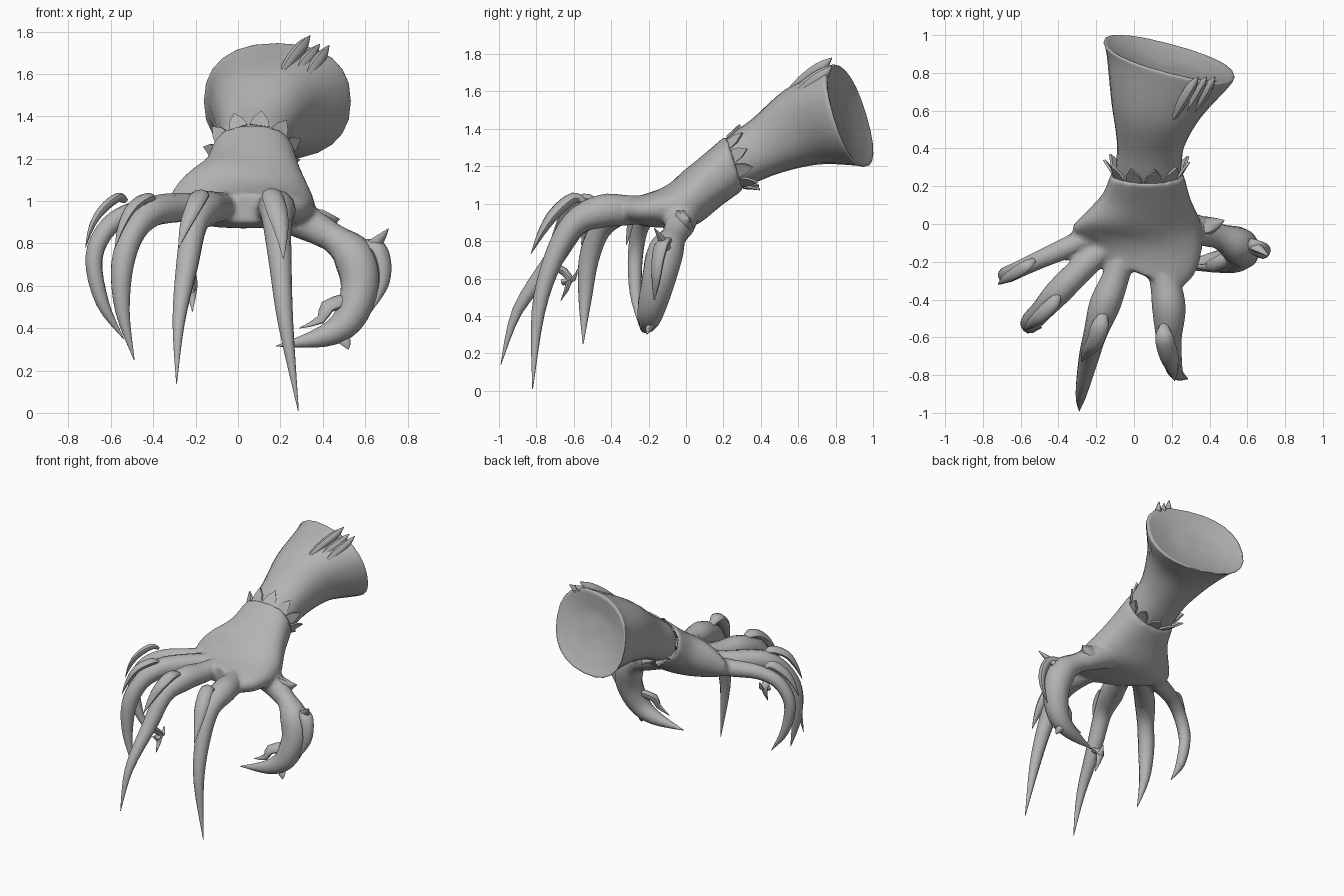
import bpy, bmesh, math
from mathutils import Vector as V

cube = bpy.data.objects.get("Cube")
if cube:
    bpy.data.objects.remove(cube, do_unlink=True)

skin = bpy.data.materials.new("grey skin")
skin.use_nodes = True
GREY = (0.45, 0.45, 0.45, 1)
skin.diffuse_color = GREY
skin.node_tree.nodes["Principled BSDF"].inputs["Base Color"].default_value = GREY


def finish(bm, name, angle=50):
    bmesh.ops.recalc_face_normals(bm, faces=bm.faces)
    mesh = bpy.data.meshes.new(name)
    bm.to_mesh(mesh)
    bm.free()
    mesh.materials.append(skin)
    obj = bpy.data.objects.new(name, mesh)
    bpy.context.collection.objects.link(obj)
    bpy.ops.object.select_all(action="DESELECT")
    obj.select_set(True)
    bpy.context.view_layer.objects.active = obj
    bpy.ops.object.shade_smooth_by_angle(angle=math.radians(angle))
    return obj


def spline(keys, steps):
    """Smooth interpolation through a list of equal-length vectors."""
    out = []
    for i in range(len(keys) - 1):
        a, b, c, d = (keys[min(max(i + k, 0), len(keys) - 1)] for k in (-1, 0, 1, 2))
        for s in range(steps):
            t = s / steps
            out.append([q + t / 2 * (r - p + t * (2 * p - 5 * q + 4 * r - w + t * (3 * (q - r) + w - p)))
                        for p, q, r, w in zip(a, b, c, d)])
    return out + [list(keys[-1])]


def skin_rings(bm, rings):
    """Bridge rings of points and close both ends."""
    loops = [[bm.verts.new(p) for p in ring] for ring in rings]
    n = len(loops[0])
    for lo, hi in zip(loops, loops[1:]):
        for k in range(n):
            bm.faces.new((lo[k], lo[(k + 1) % n], hi[(k + 1) % n], hi[k]))
    bm.faces.new(loops[0])
    bm.faces.new(loops[-1])


def oval(c, a, b, n=24, power=0.85):
    """Rounded cross-section spanned by half-axes a and b."""
    pts = []
    for k in range(n):
        t = 2 * math.pi * k / n
        ca, sa = math.cos(t), math.sin(t)
        pts.append(c + a * math.copysign(abs(ca) ** power, ca) + b * math.copysign(abs(sa) ** power, sa))
    return pts


def add_body(bm, keys):
    """Loft from keys of centre, side half-axis and upper half-axis."""
    flat = [[*c, *a, *b] for c, a, b in keys]
    skin_rings(bm, [oval(V(k[:3]), V(k[3:6]), V(k[6:])) for k in spline(flat, 4)])


def add_limb(bm, keys, n=12, steps=4, flat=1.0):
    """Tapering tube along keys of x, y, z, radius; flat scales its thickness."""
    pts = spline(keys, steps)
    rings = []
    side = V((1, 0, 0))
    for i, p in enumerate(pts):
        t = (V(pts[min(i + 1, len(pts) - 1)][:3]) - V(pts[max(i - 1, 0)][:3])).normalized()
        side = (side - t * side.dot(t)).normalized()
        r = max(p[3], 0.002)
        rings.append(oval(V(p[:3]), side * r, t.cross(side) * r * flat, n, 1))
    skin_rings(bm, rings)


def limb(name, keys, **options):
    bm = bmesh.new()
    add_limb(bm, keys, **options)
    return finish(bm, name)


# Forearm, flaring to a slanted, slightly hollow end with a soft rim
bm = bmesh.new()
add_body(bm, [
    ((.07, .2, 1.18), (.15, 0, 0), (0, -.04, .12)),
    ((.075, .28, 1.23), (.172, 0, 0), (0, -.05, .135)),
    ((.09, .43, 1.31), (.18, 0, 0), (0, -.075, .145)),
    ((.12, .62, 1.41), (.24, -.03, 0), (0, -.09, .20)),
    ((.18, .82, 1.465), (.325, -.08, 0), (0, -.075, .26)),
    ((.185, .875, 1.47), (.345, -.09, 0), (0, -.08, .272)),
    ((.18, .865, 1.465), (.29, -.075, 0), (0, -.065, .225)),
    ((.17, .84, 1.46), (.17, -.045, 0), (0, -.04, .13)),
    ((.17, .83, 1.46), (.05, -.01, 0), (0, -.01, .04)),
])
finish(bm, "forearm", 120)

# Finger paths, ending in long tapering claws
fingers = {
    "index": [(.12, -.15, .97, .07), (.165, -.31, .965, .08), (.185, -.45, .96, .088), (.185, -.6, .89, .068),
              (.2, -.71, .7, .053), (.225, -.79, .42, .036), (.285, -.82, .01, .002)],
    "middle": [(-.05, -.14, .98, .065), (-.1, -.29, .97, .072), (-.155, -.43, .96, .082), (-.205, -.58, .89, .062),
               (-.24, -.71, .7, .053), (-.28, -.9, .43, .03), (-.29, -.99, .14, .002)],
    "ring": [(-.12, -.1, .97, .065), (-.26, -.22, .97, .068), (-.4, -.36, .95, .07), (-.49, -.46, .86, .058),
             (-.545, -.52, .7, .055), (-.545, -.54, .48, .035), (-.49, -.55, .25, .002)],
    "little": [(-.16, -.02, .99, .06), (-.3, -.1, .965, .06), (-.48, -.18, .95, .05), (-.61, -.24, .88, .045),
               (-.68, -.27, .73, .041), (-.64, -.27, .52, .031), (-.54, -.25, .35, .002)],
    "thumb": [(.18, -.02, .97, .1), (.32, -.03, .9, .085), (.45, -.065, .825, .068), (.545, -.11, .74, .098),
              (.575, -.145, .6, .092), (.52, -.185, .44, .075), (.4, -.205, .36, .05), (.18, -.23, .315, .002)],
}
for name, keys in fingers.items():
    limb(name if name == "thumb" else name + "_finger", keys)

# Palm and finger roots, fused into one soft surface
bm = bmesh.new()
add_body(bm, [
    ((.07, .26, 1.22), (.195, 0, 0), (0, -.045, .148)),
    ((.065, .14, 1.125), (.235, -.01, -.01), (0, -.05, .135)),
    ((.04, .02, 1.03), (.315, -.02, -.03), (0, -.04, .14)),
    ((.015, -.08, .985), (.345, -.06, -.01), (0, -.02, .112)),
    ((.02, -.17, .965), (.3, -.1, 0), (0, -.01, .092)),
    ((.045, -.27, .965), (.19, -.08, 0), (0, 0, .07)),
])
for keys in fingers.values():
    add_limb(bm, keys[:3])
palm = finish(bm, "palm")
fuse = palm.modifiers.new("fuse", "REMESH")
fuse.mode = "VOXEL"
fuse.voxel_size = .015
fuse.use_smooth_shade = True
soften = palm.modifiers.new("soften", "SMOOTH")
soften.factor = .5
soften.iterations = 8

# Hooked nail plates over the end joints
nails = {
    "index": [(.16, -.53, 1.0, .02), (.16, -.6, 1.03, .048), (.185, -.7, .95, .05), (.205, -.77, .85, .032), (.215, -.83, .73, .002)],
    "middle": [(-.16, -.47, 1.01, .02), (-.18, -.54, 1.025, .046), (-.21, -.63, .97, .043), (-.25, -.68, .88, .028), (-.28, -.73, .78, .002)],
    "ring": [(-.4, -.37, 1.0, .015), (-.43, -.42, 1.015, .036), (-.5, -.49, .97, .036), (-.55, -.53, .88, .023), (-.58, -.56, .78, .002)],
    "little": [(-.53, -.19, 1.0, .015), (-.57, -.22, 1.015, .032), (-.64, -.265, .96, .032), (-.69, -.295, .88, .021), (-.72, -.32, .78, .002)],
    "thumb": [(.6, -.1, .8, .03), (.66, -.13, .78, .045), (.69, -.15, .7, .04), (.685, -.16, .6, .028), (.63, -.17, .48, .002)],
}
for name, keys in nails.items():
    limb(name + "_nail", keys, n=10, flat=.65)

# Small spurs on the fingers and thumb
spurs = {
    "thumb_outer": [(.6, -.1, .76, .04), (.66, -.13, .81, .03), (.71, -.17, .87, .002)],
    "thumb_inner": [(.5, -.18, .53, .04), (.42, -.22, .5, .04), (.39, -.23, .44, .025), (.29, -.22, .4, .002)],
    "thumb_root": [(.32, -.02, .91, .07), (.4, -.01, .9, .065), (.48, .02, .915, .002)],
    "thumb_cuff": [(.52, -.08, .76, .08), (.48, -.07, .8, .06), (.42, -.08, .84, .002)],
    "thumb_tip": [(.48, -.18, .37, .035), (.51, -.2, .33, .025), (.52, -.21, .3, .002)],
    "middle_under": [(-.23, -.69, .66, .03), (-.22, -.62, .6, .03), (-.215, -.67, .48, .002)],
    "middle_barb": [(-.23, -.66, .58, .025), (-.21, -.6, .6, .02), (-.21, -.58, .65, .002)],
}
for name, keys in spurs.items():
    limb(name + "_spur", keys, n=8, steps=2, flat=.7)

# Ridges running along the forearm and ending in points past the rim
for i, (x, z, drop) in enumerate([(.34, 1.78, .9), (.385, 1.74, .88), (.43, 1.735, 1)]):
    limb(f"forearm_ridge_{i + 1}", [(x - .17, .5, z - .26 * drop, .01), (x - .1, .62, z - .14 * drop, .025),
                                    (x - .04, .72, z - .06 * drop, .028), (x, .78, z, .002)], n=8, flat=1.2)

# Collar of thin pointed scales round the wrist
bm = bmesh.new()
centre, a, b = V((.07, .26, 1.22)), V((.19, 0, 0)), V((0, -.045, .145))
back = V((0, .08, .03))
COUNT = 11


def on_collar(step, scale):
    t = 2 * math.pi * step / COUNT + .25
    return centre + (a * math.cos(t) + b * math.sin(t)) * scale


for i in range(COUNT):
    outer = [on_collar(i - .45, .99), on_collar(i + .45, .99), on_collar(i + .3, 1.1) + back * .5,
             on_collar(i, 1.24) + back, on_collar(i - .3, 1.1) + back * .5]
    skin_rings(bm, [outer, [p - (p - centre) * .06 + V((0, .008, .004)) for p in outer]])
finish(bm, "wrist_scales", 30)
